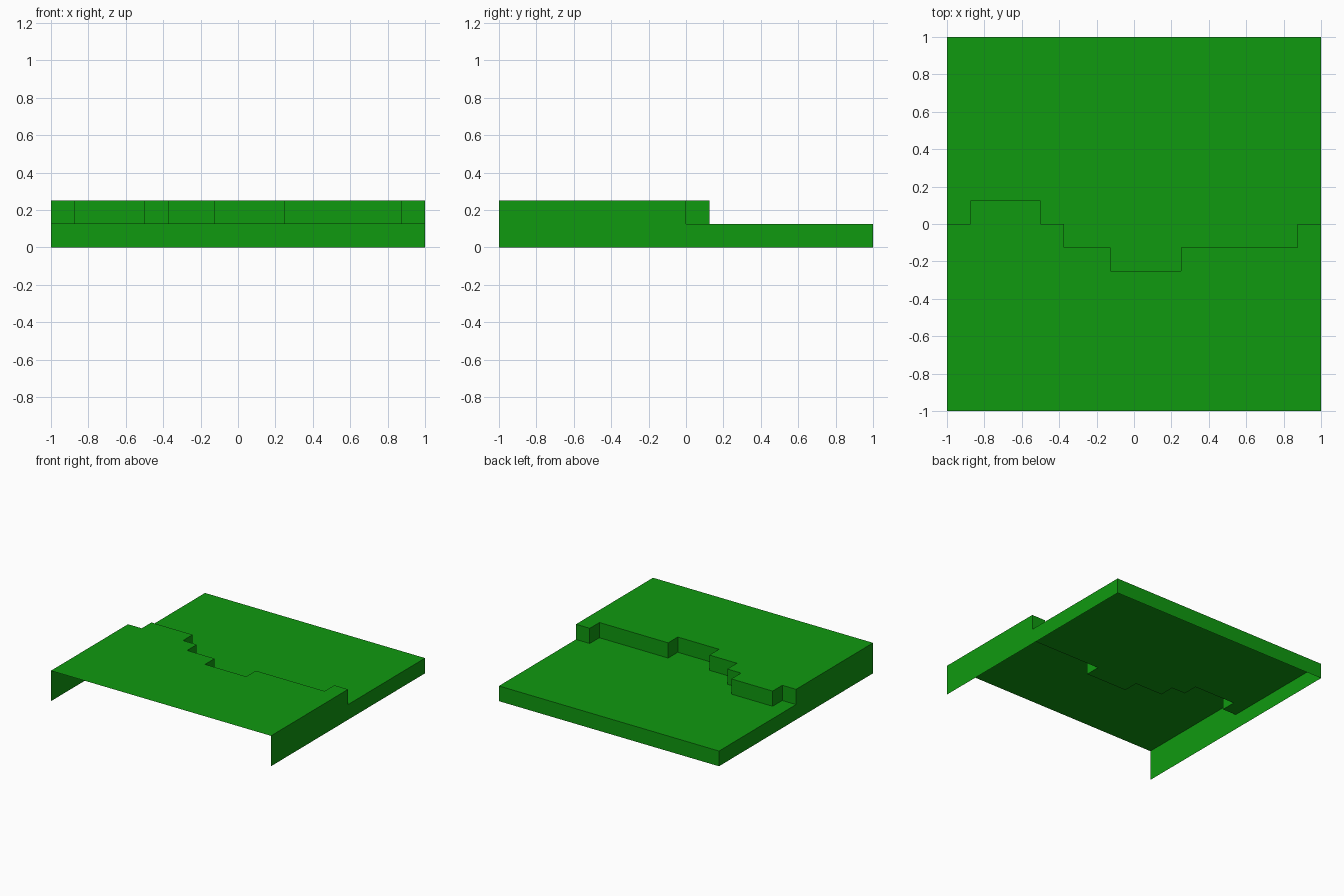
import bpy

if "Cube" in bpy.data.objects:
    bpy.data.objects.remove(bpy.data.objects["Cube"])

LOW, HIGH = 0.125, 0.25

grass = bpy.data.materials.new("grass green")
grass.diffuse_color = (0.005, 0.32, 0.005, 1)
grass.use_nodes = True
grass.node_tree.nodes["Principled BSDF"].inputs["Base Color"].default_value = grass.diffuse_color

# stepped cliff line seen from above, left to right
cliff = [(-1, 0), (-.875, 0), (-.875, .125), (-.5, .125), (-.5, 0), (-.375, 0),
         (-.375, -.125), (-.125, -.125), (-.125, -.25), (.25, -.25),
         (.25, -.125), (.875, -.125), (.875, 0), (1, 0)]


def sheet(name, faces):
    """Object made of flat polygons, each given as a list of 3D points."""
    verts, polys = [], []
    for f in faces:
        polys.append(range(len(verts), len(verts) + len(f)))
        verts += f
    me = bpy.data.meshes.new(name)
    me.from_pydata(verts, [], [list(p) for p in polys])
    me.materials.append(grass)
    ob = bpy.data.objects.new(name, me)
    bpy.context.collection.objects.link(ob)
    return ob


def wall(a, b, z0, z1):
    """Upright quad from b to a, facing left of the direction a -> b."""
    return [(*b, z0), (*a, z0), (*a, z1), (*b, z1)]


# upper and lower ground, meeting at the cliff line
sheet("upper_ground", [[(x, y, HIGH) for x, y in [(-1, -1), (1, -1)] + cliff[::-1]]])
sheet("lower_ground", [[(x, y, LOW) for x, y in cliff + [(1, 1), (-1, 1)]]])

# cliff face
sheet("cliff_face", [wall(a, b, LOW, HIGH) for a, b in zip(cliff, cliff[1:])])

# stepped side walls and back wall; the front and underside are open
sheet("left_wall", [wall((-1, -1), (-1, 0), 0, HIGH), wall((-1, 0), (-1, 1), 0, LOW)])
sheet("right_wall", [wall((1, 0), (1, -1), 0, HIGH), wall((1, 1), (1, 0), 0, LOW)])
sheet("back_wall", [wall((-1, 1), (1, 1), 0, LOW)])
